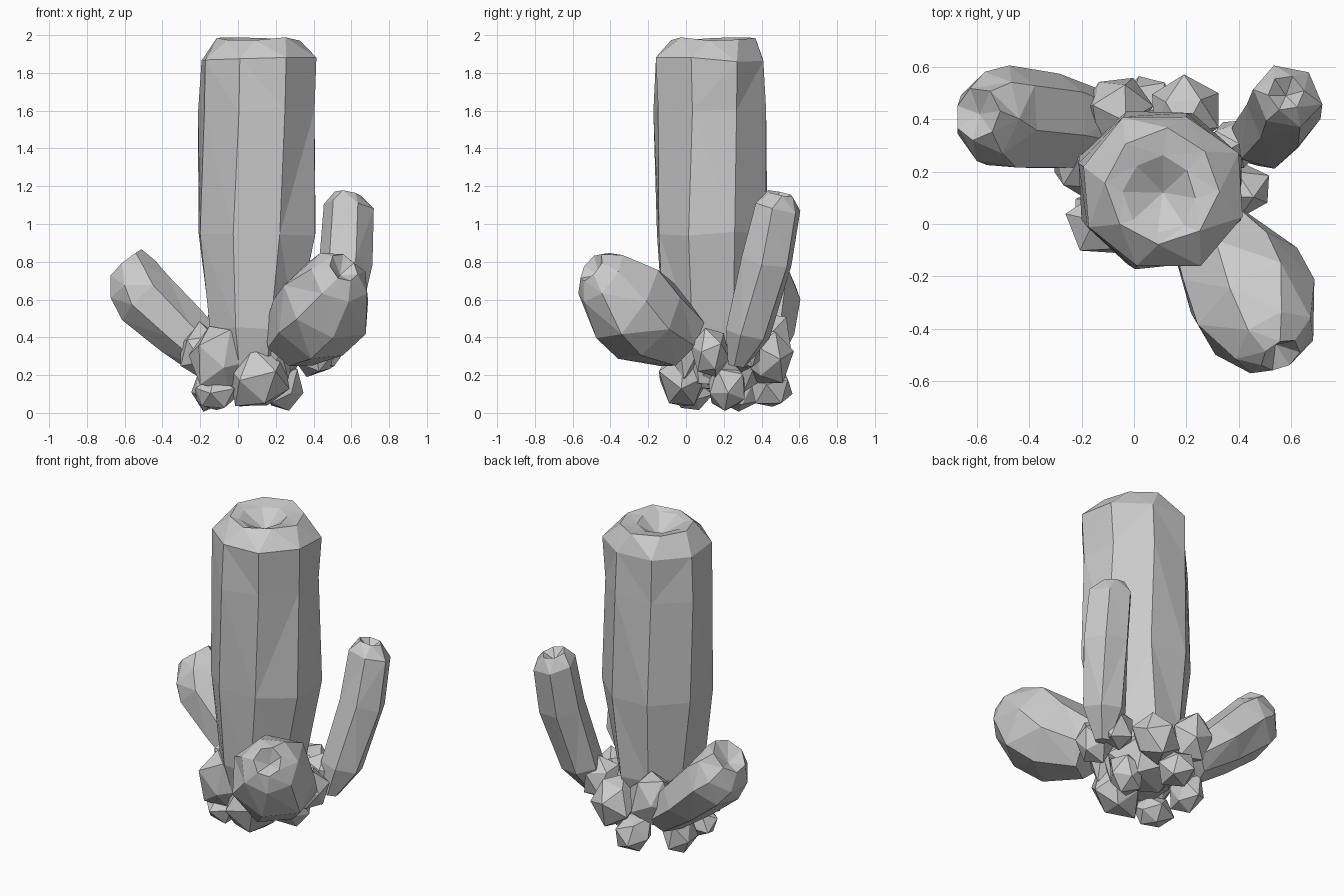
import bpy, bmesh, math, random
from mathutils import Vector, Matrix, Euler

random.seed(4)


def finish(bm, name):
    # keep everything between the floor and the top, flat triangulated facets
    for v in bm.verts:
        v.co.z = min(max(v.co.z, 0.0), 2.0)
    bmesh.ops.recalc_face_normals(bm, faces=bm.faces)
    bmesh.ops.triangulate(bm, faces=bm.faces)
    me = bpy.data.meshes.new(name)
    bm.to_mesh(me)
    bm.free()
    ob = bpy.data.objects.new(name, me)
    bpy.context.collection.objects.link(ob)
    return ob


def crystal(name, sides, axis, stations, pit, jitter, phase=0.0):
    """Loft rings (centre, radius u, radius v, twist in steps) along an axis, ending in a pit."""
    d = Vector(axis).normalized()
    u = d.cross(Vector((0, 0, 1)))
    u = u.normalized() if u.length > 0.05 else Vector((1, 0, 0))
    v = d.cross(u).normalized()
    bm = bmesh.new()
    rings = []
    for (x, y, z, ru, rv, tw) in stations:
        ring = []
        for i in range(sides):
            a = 2 * math.pi * (i + phase + tw) / sides
            k = 1 + random.uniform(-jitter, jitter)
            p = Vector((x, y, z)) + (u * ru * math.cos(a) + v * rv * math.sin(a)) * k
            p += d * random.uniform(-jitter, jitter) * ru
            ring.append(bm.verts.new(p))
        rings.append(ring)
    for r0, r1 in zip(rings, rings[1:]):
        for i in range(sides):
            j = (i + 1) % sides
            bm.faces.new((r0[i], r0[j], r1[j], r1[i]))
    bm.faces.new(rings[0][::-1])
    c = bm.verts.new(pit)
    for i in range(sides):
        bm.faces.new((rings[-1][i], rings[-1][(i + 1) % sides], c))
    return finish(bm, name)


def rock(name, centre, radii):
    bm = bmesh.new()
    bmesh.ops.create_icosphere(bm, subdivisions=1, radius=1.0)
    rot = Euler([random.uniform(0, 6.28) for _ in range(3)]).to_matrix()
    scale = Matrix.Diagonal(Vector(radii))
    for v in bm.verts:
        v.co = Vector(centre) + scale @ (rot @ v.co) * random.uniform(0.88, 1.14)
    return finish(bm, name)


# tall central column with a small pit in the crown
crystal("main_column", 8, (0, 0, 1), [
    (0.08, 0.14, 0.15, 0.17, 0.19, 0),
    (0.08, 0.14, 0.45, 0.24, 0.28, 0),
    (0.10, 0.135, 0.95, 0.325, 0.31, 0),
    (0.105, 0.13, 1.60, 0.32, 0.315, 0.1),
    (0.105, 0.125, 1.87, 0.32, 0.31, 0.1),
    (0.11, 0.14, 1.98, 0.22, 0.22, 0.4),
    (0.10, 0.11, 1.97, 0.14, 0.15, 0.4),
], (0.11, 0.12, 1.88), 0.04, 0.5)

# side crystal leaning left and back
crystal("left_crystal", 7, (-0.68, 0.09, 0.73), [
    (-0.10, 0.35, 0.26, 0.15, 0.12, 0),
    (-0.30, 0.38, 0.43, 0.19, 0.155, 0.1),
    (-0.49, 0.40, 0.61, 0.20, 0.175, 0.1),
    (-0.56, 0.41, 0.70, 0.17, 0.16, 0.3),
    (-0.60, 0.42, 0.79, 0.10, 0.115, 0.5),
], (-0.59, 0.42, 0.74), 0.04)

# stout crystal leaning forward and right
crystal("front_crystal", 7, (0.41, -0.70, 0.57), [
    (0.28, -0.02, 0.38, 0.16, 0.17, 0),
    (0.40, -0.19, 0.48, 0.24, 0.25, 0),
    (0.48, -0.33, 0.59, 0.25, 0.25, 0.2),
    (0.54, -0.45, 0.72, 0.17, 0.17, 0.4),
    (0.56, -0.50, 0.77, 0.08, 0.09, 0.6),
], (0.54, -0.46, 0.73), 0.05, 0.3)

# slim crystal rising at the back right
crystal("back_crystal", 6, (0.12, 0.20, 0.90), [
    (0.46, 0.27, 0.25, 0.05, 0.05, 0),
    (0.50, 0.33, 0.42, 0.13, 0.12, 0),
    (0.57, 0.43, 0.80, 0.145, 0.14, 0.1),
    (0.585, 0.485, 1.09, 0.135, 0.125, 0.1),
    (0.58, 0.50, 1.16, 0.07, 0.07, 0.4),
], (0.58, 0.49, 1.11), 0.04, 0.25)

# jagged rocks of the base: centre, radii
rocks = {
    "core": ((0.10, 0.20, 0.28), (0.25, 0.25, 0.20)),
    "front_left": ((-0.10, 0.00, 0.29), (0.15, 0.13, 0.19)),
    "front_middle": ((0.12, -0.01, 0.18), (0.17, 0.14, 0.18)),
    "front_right": ((0.22, 0.00, 0.40), (0.10, 0.10, 0.22)),
    "left": ((-0.19, 0.24, 0.32), (0.14, 0.15, 0.15)),
    "back_left": ((-0.07, 0.44, 0.38), (0.13, 0.13, 0.17)),
    "back_right": ((0.20, 0.43, 0.30), (0.14, 0.13, 0.16)),
    "right": ((0.41, 0.13, 0.32), (0.12, 0.10, 0.13)),
    "right_back": ((0.38, 0.30, 0.34), (0.12, 0.10, 0.14)),
    "low_left": ((-0.15, 0.28, 0.13), (0.10, 0.12, 0.13)),
    "low_right": ((0.24, 0.22, 0.13), (0.11, 0.12, 0.13)),
    "low_back": ((0.05, 0.45, 0.14), (0.12, 0.12, 0.12)),
    "low_front": ((-0.12, 0.03, 0.10), (0.12, 0.10, 0.10)),
}
for name, (c, r) in rocks.items():
    rock(name + "_rock", c, r)
